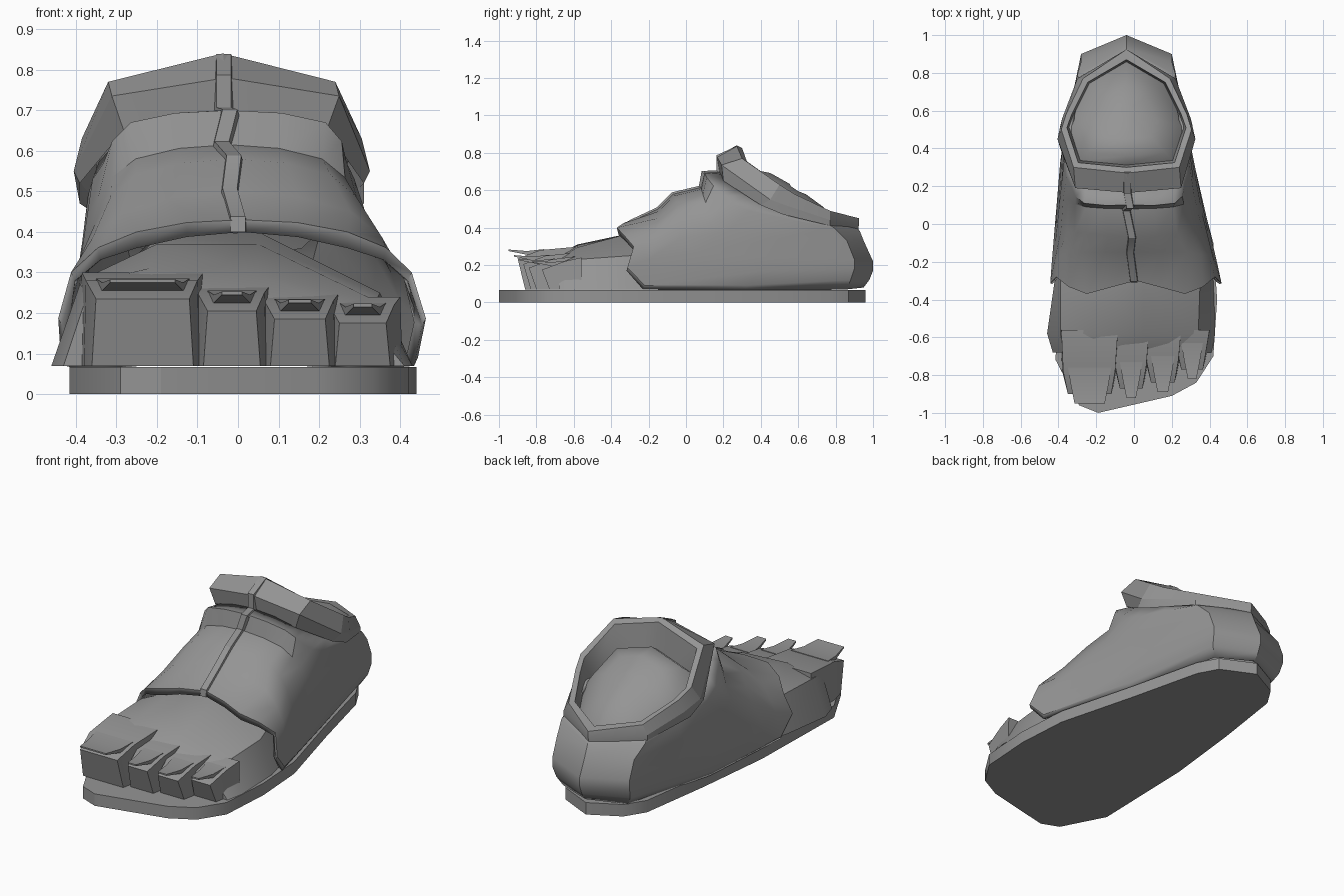
import bpy, bmesh, math
from mathutils import Vector

if "Cube" in bpy.data.objects:
    bpy.data.objects.remove(bpy.data.objects["Cube"])

grey = bpy.data.materials.new("plain grey")
grey.use_nodes = True
grey.diffuse_color = (0.3, 0.3, 0.3, 1)
grey.node_tree.nodes["Principled BSDF"].inputs["Base Color"].default_value = grey.diffuse_color


def loft(name, rings, caps=(True, True), angle=30):
    """Skin a list of equally long closed point rings."""
    bm = bmesh.new()
    rows = [[bm.verts.new(p) for p in ring] for ring in rings]
    count = len(rows[0])
    for a, b in zip(rows, rows[1:]):
        for i in range(count):
            j = (i + 1) % count
            bm.faces.new((a[i], a[j], b[j], b[i]))
    for row, wanted in zip((rows[0], rows[-1]), caps):
        if wanted:
            bm.faces.new(row)
    bmesh.ops.recalc_face_normals(bm, faces=bm.faces)
    mesh = bpy.data.meshes.new(name)
    bm.to_mesh(mesh)
    bm.free()
    mesh.materials.append(grey)
    obj = bpy.data.objects.new(name, mesh)
    bpy.context.collection.objects.link(obj)
    bpy.ops.object.select_all(action='DESELECT')
    obj.select_set(True)
    bpy.context.view_layer.objects.active = obj
    bpy.ops.object.shade_smooth_by_angle(angle=math.radians(angle))
    return obj


def centre(y):
    """The middle line bends slightly towards the right at the heel."""
    return 0.01 - 0.05 * min(1, max(0, (y + 0.3) / 0.6))


def full_ring(half):
    """Mirror (half width, y, z) points about the middle line."""
    left = [Vector((centre(y) + w, y, z)) for w, y, z in half]
    right = [Vector((centre(y) - w, y, z)) for w, y, z in half[-2:0:-1]]
    return left + right


def rounded(keys):
    """Add a point on a smooth curve between key points, leaving the heel angular."""
    pts = [Vector(k) for k in keys]
    ends = [pts[1] * Vector((-1, 1, 1))] + pts
    result = []
    for before, a, b, after in zip(ends, ends[1:], ends[2:], ends[3:]):
        result += [a, (a + b) * 0.5625 - (before + after) * 0.0625]
    return result + pts[-2:]


# Sole
outline = [(-.19, -1), (.2, -.91), (.33, -.84), (.42, -.7), (.44, -.4), (.42, -.1),
           (.3, .35), (.2, .76), (.14, .87), (-.05, .96), (-.22, .87), (-.29, .76),
           (-.35, .35), (-.4, -.1), (-.415, -.72), (-.29, -.96)]
loft("sole", [[(x, y, z) for x, y in outline] for z in (0, .067)])

# Shoe upper: base, front lip, welt, instep, fold, top flap, collar seat
upper = [
    [(0, -.3, .4), (.26, -.36, .36), (.41, -.28, .28), (.43, -.23, .07), (.2, .86, .07), (0, .95, .08)],
    [(0, -.3, .43), (.26, -.37, .4), (.42, -.28, .3), (.44, -.22, .09), (.23, .88, .12), (0, .98, .12)],
    [(0, -.15, .5), (.28, -.15, .45), (.4, -.17, .31), (.41, -.1, .17), (.24, .9, .18), (0, 1, .17)],
    [(0, -.07, .58), (.24, -.05, .54), (.34, -.03, .42), (.38, .06, .27), (.24, .9, .23), (0, 1, .22)],
    [(0, .08, .615), (.23, .09, .58), (.32, .13, .48), (.35, .22, .38), (.24, .86, .33), (0, .95, .33)],
    [(0, .1, .7), (.24, .11, .67), (.3, .2, .57), (.33, .34, .49), (.26, .79, .4), (0, .93, .38)],
    [(0, .2, .7), (.22, .2, .66), (.28, .28, .6), (.31, .4, .54), (.25, .76, .42), (0, .91, .41)],
]
body = loft("shoe_upper", [full_ring(rounded(r)) for r in upper], (False, False), 35)
shell = body.modifiers.new("thickness", 'SOLIDIFY')
shell.thickness = 0.025
shell.offset = -1

# Ankle collar: lower edge, outer bevel, top rim, inner rim
collar = [
    [(0, .18, .69), (.25, .2, .65), (.35, .4, .52), (.35, .52, .47), (.26, .77, .41), (0, .92, .38)],
    [(0, .165, .78), (.28, .19, .735), (.365, .45, .55), (.34, .56, .51), (.26, .77, .44), (0, .925, .42)],
    [(0, .27, .84), (.28, .3, .77), (.345, .5, .63), (.32, .58, .58), (.23, .77, .49), (0, .925, .45)],
    [(0, .3, .825), (.255, .325, .755), (.315, .51, .62), (.29, .58, .575), (.205, .75, .495), (0, .87, .46)],
]
rings = [full_ring(r) for r in collar]
loft("ankle_collar", rings, (False, False), 20)

# Rounded ankle stump sunk inside the collar
top = Vector((-.04, .6, .6))
stump = [[top.lerp(p, spread) - Vector((0, 0, sink)) for p in rings[-1]]
         for spread, sink in ((1, 0), (.96, .14), (.8, .07), (.5, .02), (.15, 0))]
loft("ankle_stump", stump, (False, True), 70)

# Front seam strip running from the collar to the instep edge
path = [Vector(p) for p in (
    (-.035, .28, .83), (-.035, .17, .78), (-.035, .17, .7), (-.02, .09, .695), (-.04, .075, .615),
    (-.01, -.07, .58), (-.02, -.15, .5), (0, -.3, .43), (0, -.3, .4))]
strip = []
for i, p in enumerate(path):
    along = path[min(i + 1, len(path) - 1)] - path[max(i - 1, 0)]
    out = Vector((0, along.z, -along.y)).normalized()
    strip.append([p + Vector((w, 0, 0)) + out * h
                  for w, h in ((-.025, -.02), (-.018, .01), (.018, .01), (.025, -.02))])
loft("front_seam", strip)

# Forefoot
sections = {
    -.1: [(-.36, .07), (-.33, .27), (-.2, .39), (.05, .4), (.29, .27), (.37, .07)],
    -.3: [(-.42, .07), (-.39, .28), (-.2, .37), (.05, .37), (.35, .25), (.42, .07)],
    -.58: [(-.46, .07), (-.39, .27), (-.22, .31), (.05, .295), (.34, .23), (.43, .07)],
    -.68: [(-.43, .07), (-.37, .25), (-.2, .26), (.04, .23), (.31, .19), (.41, .07)],
}
loft("forefoot", [[(x, y, z) for x, z in s] for y, s in sections.items()])


def toe_section(a, b, foot_y, top_y, top, taper):
    """Four corners of a toe, narrower at the top by the taper."""
    return [(a, foot_y, .07), (a + taper, top_y, top), (b - taper, top_y, top), (b, foot_y, .07)]


# Toes with overhanging nails: left edge, right edge, front y, top height
toes = {"big": (-.36, -.11, -.9, .235), "second": (-.085, .055, -.87, .205),
        "third": (.08, .225, -.84, .185), "little": (.24, .375, -.77, .175)}
for label, (a, b, front, top) in toes.items():
    knuckle = front + .12
    loft(label + "_toe", [
        toe_section(a - .03, b + .03, -.56, -.56, top + .065, .005),
        toe_section(a - .02, b + .015, knuckle, knuckle, top + .045, .005),
        toe_section(a, b, front + .04, front, top, .01)], angle=20)
    nail = []
    for y, lift, thick, margin in ((.14, .05, .03, .01), (.05, .04, .02, .025), (-.05, .048, .008, .045)):
        x0, x1, z = a + margin, b - margin, top + lift
        nail.append([(x0, front + y, z), (x1, front + y, z),
                     (x1, front + y, z - thick), (x0, front + y, z - thick)])
    loft(label + "_nail", nail, angle=20)
